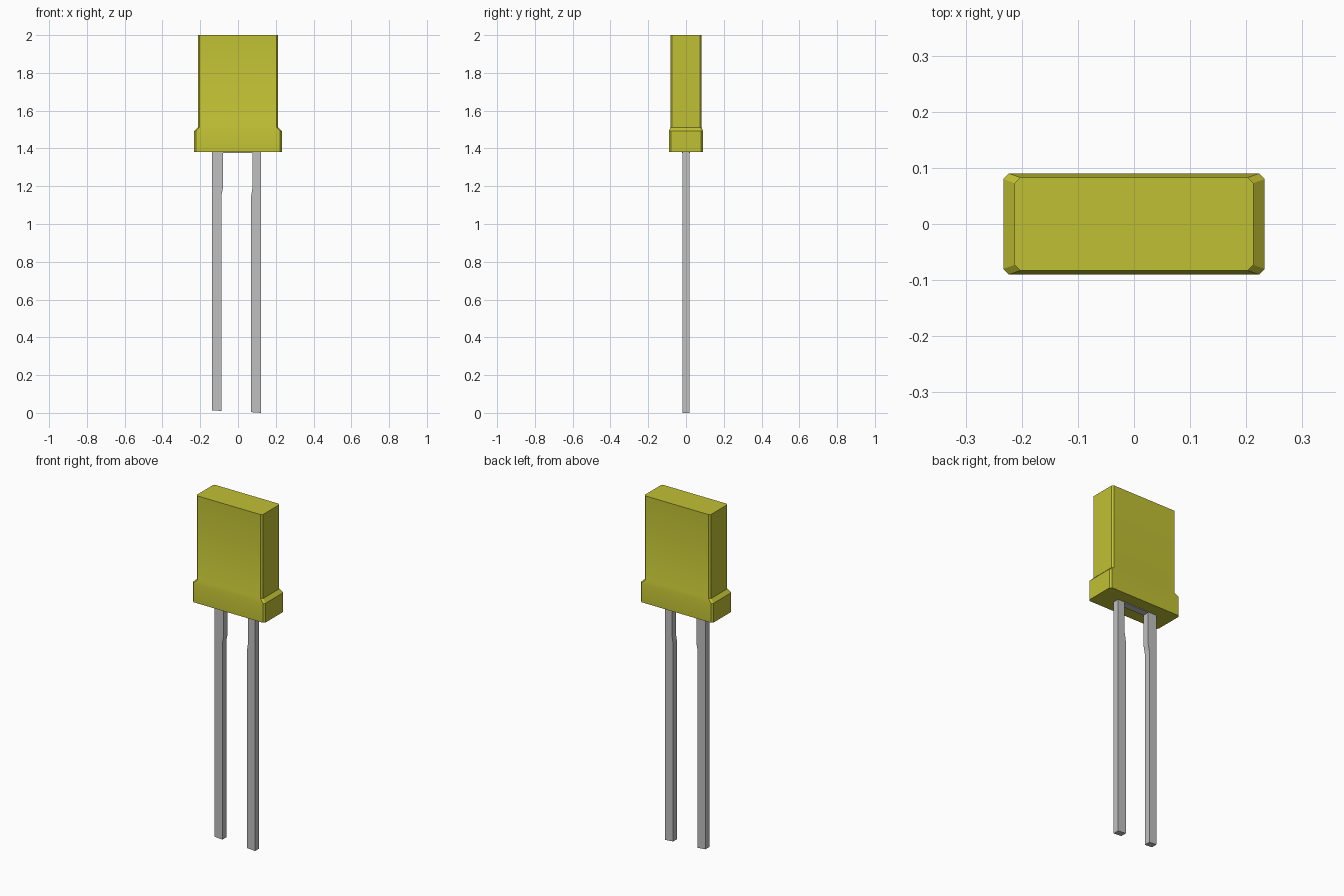
import bpy, bmesh, math

cube = bpy.data.objects.get("Cube")
if cube:
    bpy.data.objects.remove(cube, do_unlink=True)


def make_material(name, colour):
    mat = bpy.data.materials.new(name)
    mat.use_nodes = True
    mat.diffuse_color = colour
    bsdf = next(n for n in mat.node_tree.nodes if n.type == "BSDF_PRINCIPLED")
    bsdf.inputs["Base Color"].default_value = colour
    return mat


yellow = make_material("yellow_plastic", (0.53, 0.53, 0.035, 1))
silver = make_material("silver_metal", (0.53, 0.53, 0.53, 1))


def loft(name, rings, mat):
    """Skin a stack of equal-length rings and cap both ends."""
    bm = bmesh.new()
    loops = [[bm.verts.new(p) for p in ring] for ring in rings]
    for low, high in zip(loops, loops[1:]):
        for i in range(len(low)):
            j = (i + 1) % len(low)
            bm.faces.new((low[i], low[j], high[j], high[i]))
    bm.faces.new(loops[0][::-1])
    bm.faces.new(loops[-1])
    bmesh.ops.recalc_face_normals(bm, faces=bm.faces)
    mesh = bpy.data.meshes.new(name)
    bm.to_mesh(mesh)
    bm.free()
    mesh.materials.append(mat)
    obj = bpy.data.objects.new(name, mesh)
    bpy.context.collection.objects.link(obj)
    return obj


def chamfered_ring(hx, hy, z, c=0.01):
    """Rectangle with cut corners, counter-clockwise."""
    ring = []
    for sx, sy in ((1, 1), (-1, 1), (-1, -1), (1, -1)):
        pair = [(sx * hx, sy * (hy - c), z), (sx * (hx - c), sy * hy, z)]
        ring += pair if sx * sy > 0 else pair[::-1]
    return ring


def flat_part(name, outline, half_depth):
    """Extrude an x-z outline through y."""
    rings = [[(x, y, z) for x, z in outline] for y in (-half_depth, half_depth)]
    return loft(name, rings, silver)


# Plastic body: wide base collar, sloped shoulder, tall block
levels = [(0.233, 0.09, 1.38), (0.233, 0.09, 1.492),
          (0.213, 0.083, 1.512), (0.213, 0.083, 2.0)]
body = loft("lens_body", [chamfered_ring(*level) for level in levels], yellow)
bpy.ops.object.select_all(action="DESELECT")
body.select_set(True)
bpy.context.view_layer.objects.active = body
bpy.ops.object.shade_smooth_by_angle(angle=math.radians(30))

# Short lead, wider at its top on the inner side
flat_part("short_lead", [(-0.137, 0.014), (-0.088, 0.01), (-0.088, 1.15),
                         (-0.08, 1.19), (-0.08, 1.385), (-0.137, 1.385)], 0.018)

# Long lead, narrower at its top on the inner side
flat_part("long_lead", [(0.07, 0.004), (0.122, 0.0), (0.122, 1.385),
                        (0.078, 1.385), (0.078, 1.2), (0.07, 1.15)], 0.018)

# Metal strip under the body between the leads
flat_part("lead_bridge", [(-0.08, 1.376), (0.078, 1.376),
                          (0.078, 1.385), (-0.08, 1.385)], 0.02)
